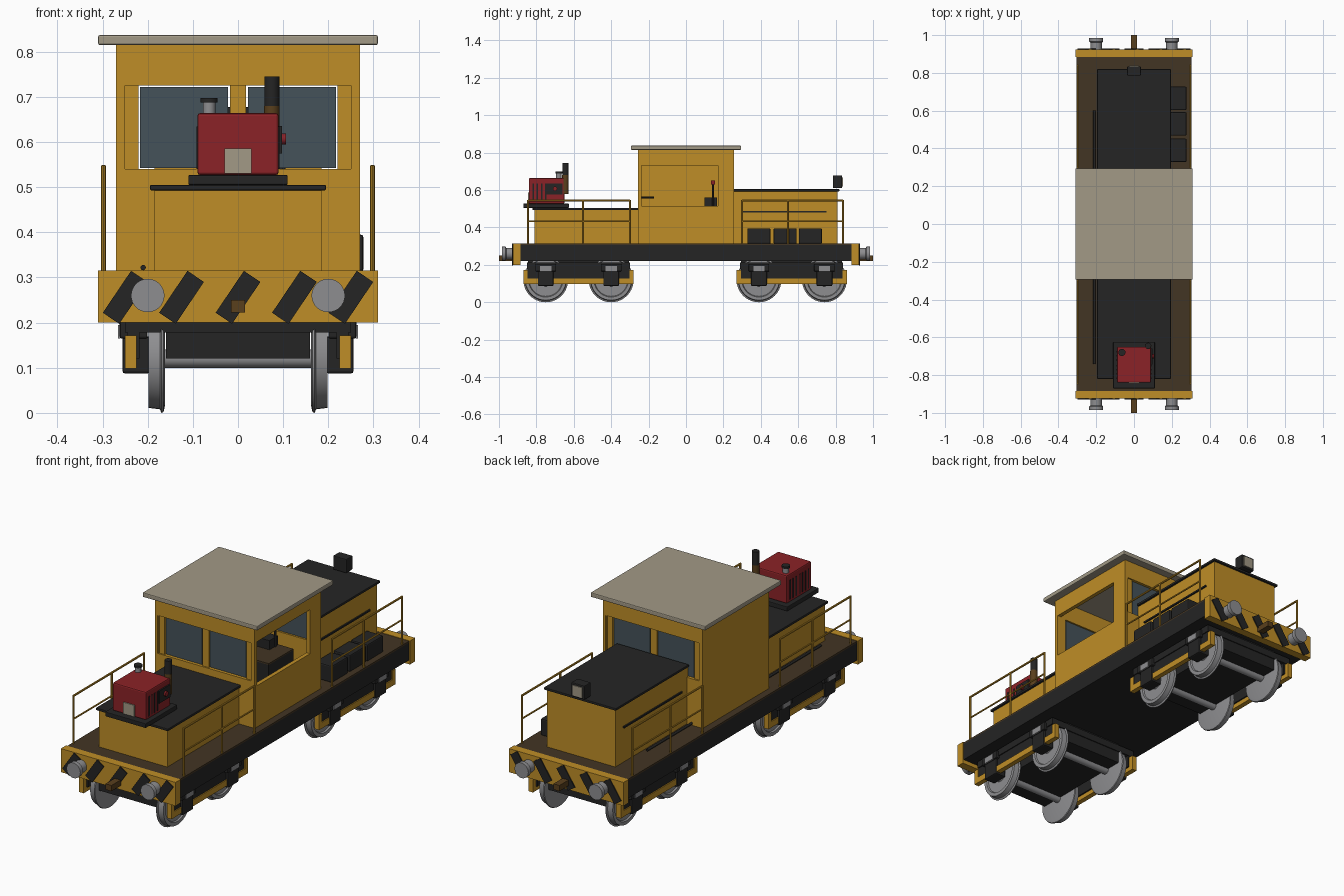
import bpy, bmesh, math
from mathutils import Matrix, Vector

if "Cube" in bpy.data.objects:
    bpy.data.objects.remove(bpy.data.objects["Cube"])


def material(name, r, g, b):
    m = bpy.data.materials.new(name)
    m.use_nodes = True
    m.diffuse_color = (r, g, b, 1)
    m.node_tree.nodes["Principled BSDF"].inputs["Base Color"].default_value = (r, g, b, 1)
    return m


yellow = material("yellow paint", .52, .27, .02)
black = material("black", .018, .018, .018)
brown = material("deck brown", .055, .035, .017)
beige = material("beige", .36, .32, .24)
red = material("red paint", .26, .016, .02)
glass = material("window glass", .06, .085, .1)
steel = material("steel", .27, .27, .28)
rust = material("rusty metal", .1, .05, .012)


def finish(name, bm, mat):
    bmesh.ops.recalc_face_normals(bm, faces=bm.faces)
    mesh = bpy.data.meshes.new(name)
    bm.to_mesh(mesh)
    bm.free()
    mesh.materials.append(mat)
    ob = bpy.data.objects.new(name, mesh)
    bpy.context.collection.objects.link(ob)
    return ob


def box(name, mat, x, y, z, bevel=0):
    """Box from (low, high) ranges on each axis."""
    bm = bmesh.new()
    spans = [max(a) - min(a) for a in (x, y, z)]
    mid = Vector([sum(a) / 2 for a in (x, y, z)])
    bmesh.ops.create_cube(bm, size=1, matrix=Matrix.Translation(mid) @ Matrix.Diagonal((*spans, 1)))
    ob = finish(name, bm, mat)
    if bevel:
        mod = ob.modifiers.new("Bevel", "BEVEL")
        mod.width, mod.segments = bevel, 2
    return ob


def lathe(name, mat, profile, centre, axis, sides=32):
    """Spin (along, radius) points about an axis and cap the ends."""
    bm = bmesh.new()
    turn = Vector((0, 0, 1)).rotation_difference(Vector(axis)).to_matrix()
    rings = []
    for along, rad in profile:
        ring = []
        for i in range(sides):
            a = math.tau * i / sides
            p = Vector((rad * math.cos(a), rad * math.sin(a), along))
            ring.append(bm.verts.new(turn @ p + Vector(centre)))
        rings.append(ring)
    for lo, hi in zip(rings, rings[1:]):
        for i in range(sides):
            j = (i + 1) % sides
            bm.faces.new((lo[i], lo[j], hi[j], hi[i]))
    bm.faces.new(rings[0])
    bm.faces.new(rings[-1])
    ob = finish(name, bm, mat)
    bpy.context.view_layer.objects.active = ob
    ob.select_set(True)
    bpy.ops.object.shade_smooth_by_angle(angle=math.radians(35))
    ob.select_set(False)
    return ob


def rod(name, mat, start, end, rad, sides=12):
    d = Vector(end) - Vector(start)
    return lathe(name, mat, [(0, rad), (d.length, rad)], start, d.normalized(), sides)


# Underframe and deck
box("underframe", black, (-.305, .305), (-.89, .89), (.22, .305))
box("deck", brown, (-.305, .305), (-.89, .89), (.305, .313))

# Buffer beams with hazard stripes, buffers and couplers
for s, end in ((-1, "front"), (1, "rear")):
    box(end + "_buffer_beam", yellow, (-.31, .31), (s * .885, s * .925), (.2, .315))
    for i in range(-2, 3):
        stripe = box(end + "_hazard_stripe", black, (-.022, .022), (-.003, .003), (-.056, .056))
        stripe.rotation_euler.y = math.radians(34)
        stripe.location = (i * .125, s * .927, .256)
    for x in (-.2, .2):
        lathe(end + "_buffer", steel, [(0, .03), (.04, .03), (.045, .037), (.065, .037)],
              (x, s * .92, .26), (0, s, 0))
    box(end + "_coupler", rust, (-.016, .016), (s * .92, s), (.222, .25))

# Bogies
WHEEL = [(-.033, .105), (-.03, .118), (-.025, .12), (-.022, .112), (.003, .109),
         (.003, .092), (-.004, .088), (-.004, .035), (.004, .03), (.004, .001)]
for yc in (-.575, .565):
    box("bogie_body", black, (-.16, .16), (yc - .27, yc + .27), (.12, .22))
    box("bogie_bolster", black, (-.25, .25), (yc - .275, yc + .275), (.178, .212))
    for s in (-1, 1):
        box("bogie_side_plate", black, (s * .218, s * .245), (yc - .272, yc + .272), (.12, .2))
        box("bogie_side_beam", yellow, (s * .225, s * .25), (yc - .295, yc + .295), (.098, .128))
        for e in (-1, 1):
            box("bogie_frame_end", yellow, (s * .225, s * .25),
                (yc + e * .295, yc + e * .272), (.098, .172))
            y = yc + e * .175
            lathe("wheel", steel, WHEEL, (s * .195, y, .12), (s, 0, 0), 40)
            box("axle_box", black, (s * .195, s * .256), (y - .042, y + .042), (.087, .17), .006)
            box("axle_box_top", black, (s * .2, s * .262), (y - .055, y + .055), (.165, .205), .004)
            box("axle_box_plate", steel, (s * .26, s * .266), (y - .03, y + .03), (.165, .195))
    for e in (-1, 1):
        y = yc + e * .175
        rod("axle", steel, (-.19, y, .12), (.19, y, .12), .02, 16)

# Hoods with lids and side strips
for name, a, b, top in (("front_hood", -.81, -.25, .495), ("rear_hood", .25, .81, .595)):
    s = math.copysign(1, a)
    box(name, yellow, (-.185, .185), (a, b), (.31, top))
    far = a if s < 0 else b
    box(name + "_lid", black, (-.195, .195), (s * .255, far + s * .01), (top - .002, top + .01), .003)
for s in (-1, 1):
    box("hood_side_strip", black, (s * .183, s * .192), (.3, .75), (.481, .489))
for a, b in ((-.74, -.26), (.255, .6)):
    rod("deck_pipe", black, (-.21, a, .322), (-.21, b, .322), .006)

# Cab walls with window openings
WALL = .02
for s, end in ((-1, "front"), (1, "rear")):
    y = (s * .257, s * (.257 - WALL))
    inset = (s * .25, s * (.257 - WALL))
    box(end + "_cab_lower_wall", yellow, (-.27, .27), y, (.31, .54))
    box(end + "_cab_lintel", yellow, (-.27, .27), y, (.725, .815))
    box(end + "_window_post", yellow, (-.018, .018), inset, (.54, .725))
    for side in (-1, 1):
        box(end + "_corner_post", yellow, (side * .255, side * .27), y, (.54, .725))
        box(end + "_window_frame", yellow, (side * .221, side * .255), inset, (.54, .725))
        box(end + "_window", glass, (side * .022, side * .217),
            (s * .241, s * .247), (.543, .722))
box("left_cab_lower_wall", yellow, (.25, .27), (-.255, .255), (.31, .515))
box("left_cab_lintel", yellow, (.25, .27), (-.255, .255), (.73, .815))
box("left_cab_rear_panel", yellow, (.25, .27), (.17, .255), (.515, .73))
box("left_cab_front_post", yellow, (.25, .27), (-.255, -.24), (.515, .73))
box("right_cab_wall", yellow, (-.27, -.25), (-.255, .255), (.31, .815))
box("cab_roof", beige, (-.31, .31), (-.295, .295), (.815, .837), .004)

# Cab interior
box("control_desk", black, (-.1, .18), (-.02, .17), (.31, .508))
box("control_desk_top", brown, (-.1, .18), (-.02, .17), (.508, .515))
box("control_gauge", black, (0, .1), (.1, .165), (.515, .56))
rod("control_lever", black, (.1, .145, .51), (.1, .145, .63), .005)
box("lever_knob", red, (.09, .11), (.135, .155), (.63, .65))
rod("brake_handle", black, (0, -.24, .56), (0, -.17, .56), .005)

# Headlight on the rear hood
box("headlight", black, (-.036, .036), (.785, .835), (.61, .678), .004)
box("headlight_lens", beige, (-.026, .026), (.833, .839), (.618, .668))

# Battery boxes beside the rear hood
for y in (.39, .53, .665):
    box("battery_box", black, (.187, .278), (y - .062, y + .062), (.313, .395), .006)

# Auxiliary engine on the front hood
box("engine_base", black, (-.11, .11), (-.87, -.625), (.505, .527), .003)
box("engine_housing", red, (-.09, .09), (-.84, -.65), (.527, .664), .006)
box("engine_front_plate", beige, (-.03, .03), (-.845, -.839), (.53, .586))
for s in (-1, 1):
    for i in range(4):
        y = -.82 + i * .022
        box("engine_vent_slot", black, (s * .088, s * .092), (y, y + .008), (.54, .635))
for i in range(3):
    y = -.72 - i * .022
    box("engine_right_slot", black, (-.092, -.088), (y + .04, y + .048), (.54, .635))
box("engine_control_panel", black, (.088, .097), (-.745, -.66), (.575, .636))
rod("engine_knob", red, (.095, -.7, .607), (.106, -.7, .607), .012)
rod("exhaust_pipe", rust, (.075, -.645, .58), (.075, -.645, .68), .017, 20)
rod("exhaust_stack", black, (.075, -.645, .68), (.075, -.645, .745), .0165, 20)
rod("air_intake", steel, (-.064, -.68, .66), (-.064, -.68, .69), .014, 20)
rod("air_intake_cap", black, (-.064, -.68, .688), (-.064, -.68, .698), .019, 20)

# Handrails along both sides of the deck
for s in (-1, 1):
    for posts in ((-.845, -.55, -.3), (.3, .545, .84)):
        x = s * .298
        for y in posts:
            rod("rail_post", yellow, (x, y, .31), (x, y, .548), .005, 8)
        rod("top_rail", yellow, (x, posts[0], .545), (x, posts[-1], .545), .005, 8)
        rod("middle_rail", yellow, (x, posts[0], .432), (x, posts[-1], .432), .004, 8)
